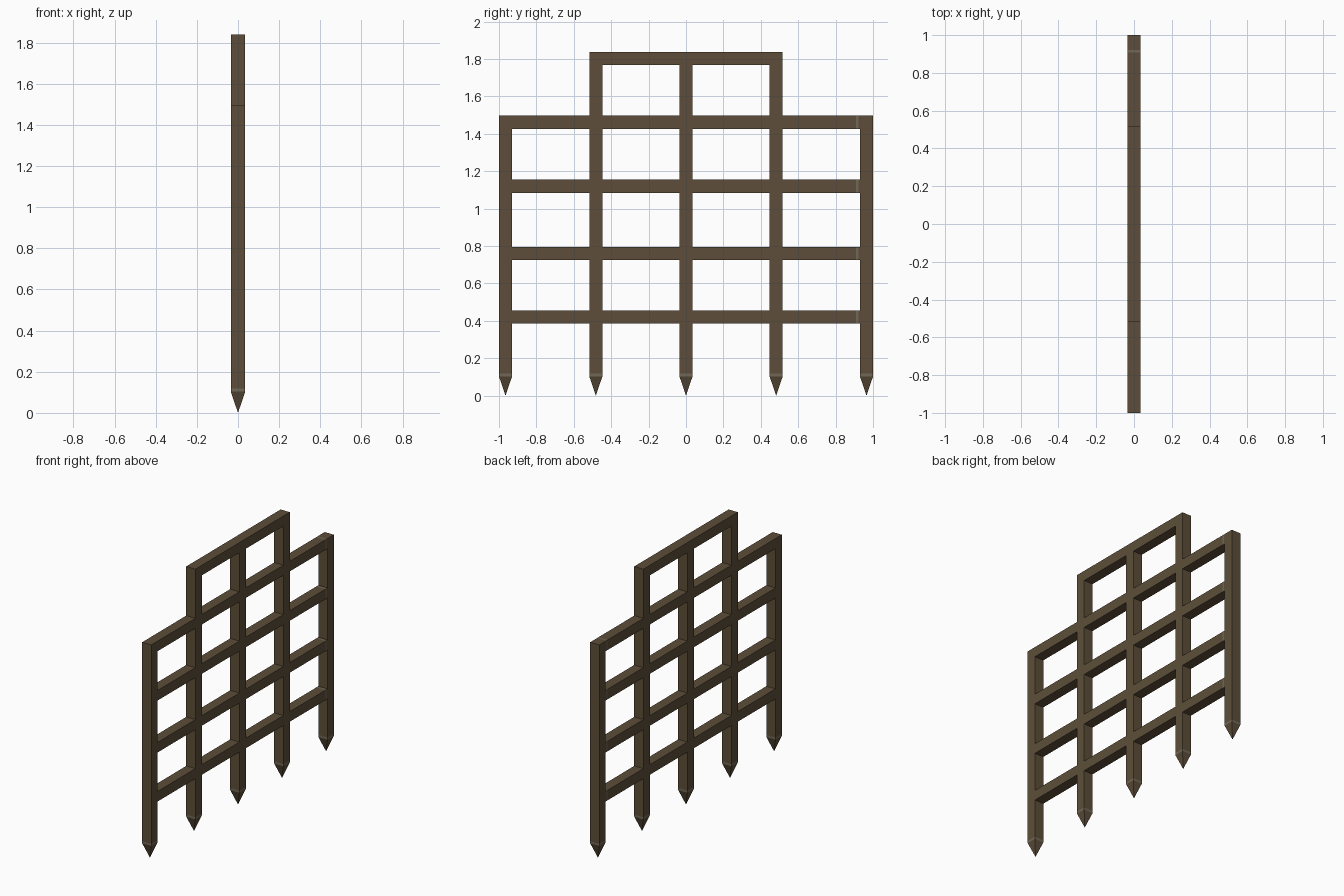
import bpy, bmesh

if "Cube" in bpy.data.objects:
    bpy.data.objects.remove(bpy.data.objects["Cube"])

def material(name, rgb):
    m = bpy.data.materials.new(name)
    m.diffuse_color = (*rgb, 1)
    m.use_nodes = True
    m.node_tree.nodes["Principled BSDF"].inputs["Base Color"].default_value = m.diffuse_color
    return m

WOOD = material("dark brown wood", (0.109, 0.076, 0.041))
WORN = material("worn pale wood", (0.165, 0.135, 0.095))
H = 0.035  # half thickness of every beam
SQUARE = [(-H, -H), (H, -H), (H, H), (-H, H)]

def beam(name, place, stops, worn, tip=None, caps=()):
    """Square beam through the given stops; segment number 'worn' is pale."""
    bm = bmesh.new()
    rings = [[bm.verts.new(place(a, b, s)) for a, b in SQUARE] for s in stops]
    for i, (lo, hi) in enumerate(zip(rings, rings[1:])):
        for k in range(4):
            j = (k + 1) % 4
            f = bm.faces.new((lo[k], lo[j], hi[j], hi[k]))
            f.material_index = int(i == worn)
    if tip is not None:
        point = bm.verts.new(place(0, 0, tip))
        for k in range(4):
            bm.faces.new((rings[0][(k + 1) % 4], rings[0][k], point))
    for c in caps:
        bm.faces.new(rings[c])
    bmesh.ops.recalc_face_normals(bm, faces=bm.faces)
    if tip is None:  # open tube: make sure the sides face outward
        f = bm.faces[0] if not bm.faces.ensure_lookup_table() else None
        mid = sum((v.co for r in rings for v in r), f.normal * 0) / (4 * len(rings))
        if f.normal.dot(f.calc_center_median() - mid) < 0:
            bmesh.ops.reverse_faces(bm, faces=bm.faces)
    mesh = bpy.data.meshes.new(name)
    bm.to_mesh(mesh)
    bm.free()
    mesh.materials.append(WOOD)
    mesh.materials.append(WORN)
    bpy.context.collection.objects.link(bpy.data.objects.new(name, mesh))

# Pointed uprights, the middle three taller
posts = [-0.965, -0.482, 0.0, 0.482, 0.965]
for n, y in enumerate(posts):
    top = 1.497 if abs(y) > 0.9 else 1.838
    beam(f"upright_{n + 1}", lambda a, b, s, y=y: (a, y + b, s),
         [0.103, 0.118, top], 0, tip=0.0, caps=(-1,))

# Cross rails, fitted between neighbouring uprights
for r, z in enumerate([0.42, 0.76, 1.12, 1.462, 1.803]):
    bays = list(zip(posts, posts[1:]))
    if r == 4:
        bays = bays[1:3]
    for n, (y0, y1) in enumerate(bays):
        stops = [y0 + H, y1 - H]
        worn = -1
        if r < 4 and n == 3:  # worn strip near the far joint
            stops = [y0 + H, 0.908, 0.922, y1 - H]
            worn = 1
        beam(f"rail_{r + 1}_bay_{n + 1}", lambda a, b, s, z=z: (a, s, z + b), stops, worn)
